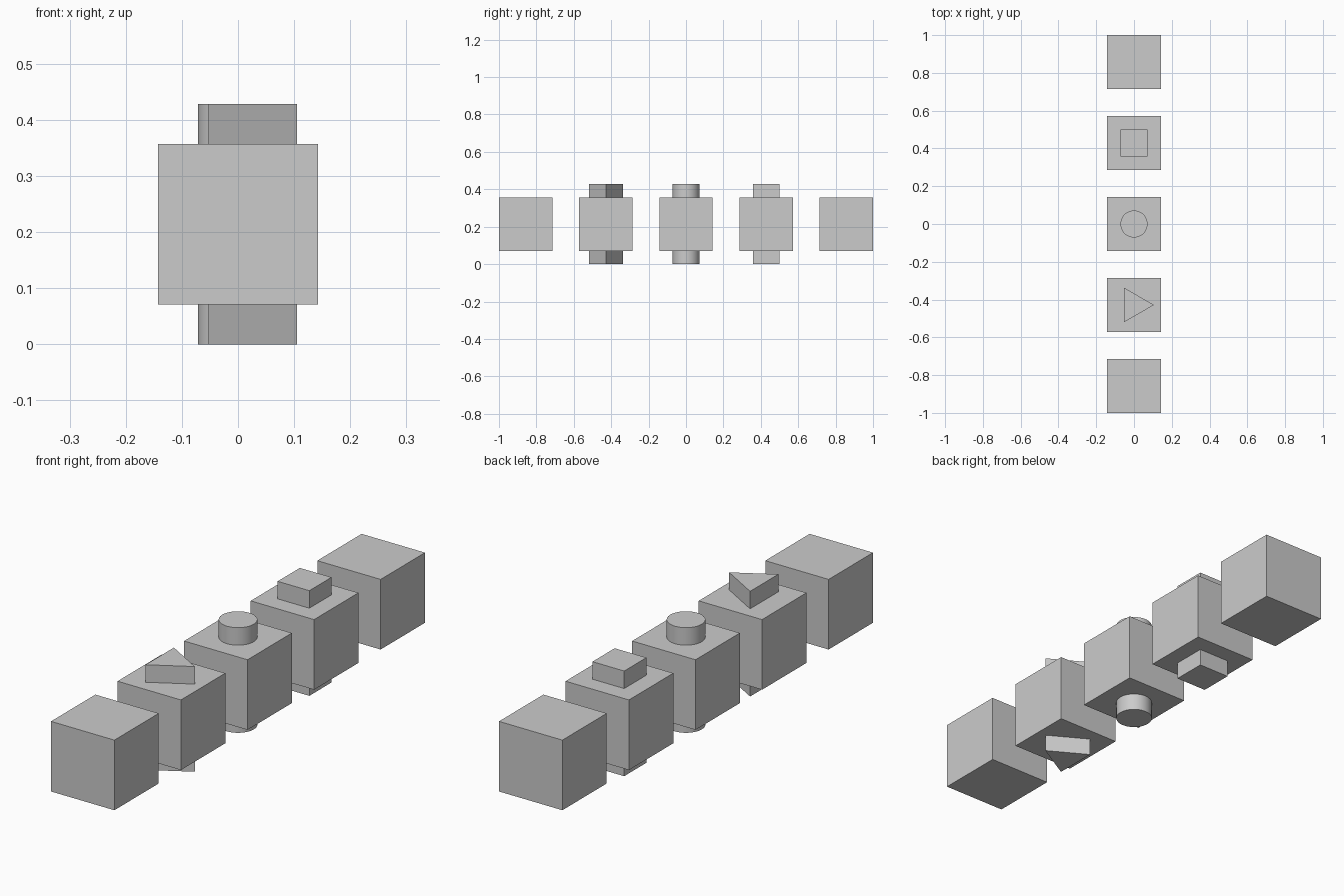
import bpy, math

if "Cube" in bpy.data.objects:
    bpy.data.objects.remove(bpy.data.objects["Cube"])

U = 1 / 7            # half a cube edge; the row is 14 units long
MID = 1.5 * U        # centre height of the row


def block(name, y, size):
    bpy.ops.mesh.primitive_cube_add(size=1, location=(0, y, MID))
    ob = bpy.context.object
    ob.name = name
    ob.scale = size
    bpy.ops.object.transform_apply(location=False, rotation=False, scale=True)
    return ob


def prism(name, y, sides, radius, angle=0):
    bpy.ops.mesh.primitive_cylinder_add(vertices=sides, radius=radius, depth=3 * U,
                                        location=(0, y, MID), rotation=(0, 0, angle))
    ob = bpy.context.object
    ob.name = name
    bpy.ops.object.transform_apply(location=False, rotation=True, scale=False)
    return ob


# Row of five cubes
names = ("front_end_cube", "triangle_peg_cube", "round_peg_cube",
         "square_peg_cube", "back_end_cube")
for i, name in enumerate(names):
    block(name, (i - 2) * 3 * U, (2 * U, 2 * U, 2 * U))

# Pegs passing through the middle three cubes
block("square_peg", 3 * U, (U, U, 3 * U))
prism("round_peg", 0, 64, U / 2)
bpy.ops.object.shade_smooth_by_angle(angle=math.radians(30))
# Triangular peg has one corner pointing to +x
prism("triangle_peg", -3 * U, 3, 0.1055, -math.pi / 2)
